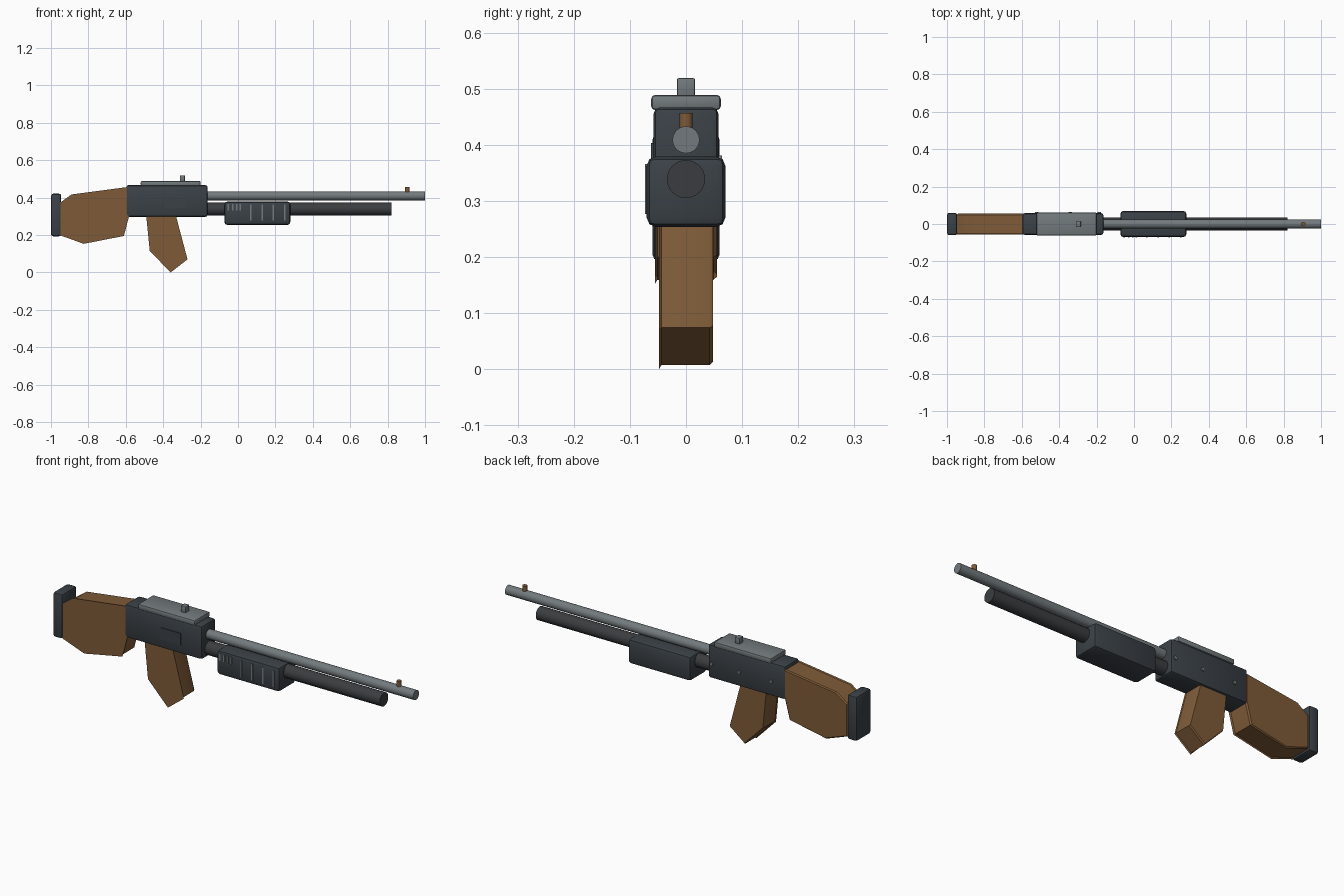
import bpy, bmesh, math
from mathutils import Matrix, Vector

if "Cube" in bpy.data.objects:
    bpy.data.objects.remove(bpy.data.objects["Cube"])


def material(name, rgb):
    m = bpy.data.materials.new(name)
    m.diffuse_color = (*rgb, 1)
    m.use_nodes = True
    m.node_tree.nodes["Principled BSDF"].inputs["Base Color"].default_value = m.diffuse_color
    return m


WOOD = material("brown_wood", (0.21, 0.105, 0.04))
DARK = material("dark_blue_steel", (0.043, 0.053, 0.063))
TUBE = material("dark_grey_steel", (0.043, 0.046, 0.05))
GREY = material("light_grey_steel", (0.17, 0.195, 0.205))


def finish(bm, name, mat, bevel=0, segments=2):
    bmesh.ops.recalc_face_normals(bm, faces=bm.faces)
    if bevel:
        bmesh.ops.bevel(bm, geom=bm.edges[:], offset=bevel, segments=segments,
                        profile=0.5, affect='EDGES', clamp_overlap=True)
    me = bpy.data.meshes.new(name)
    bm.to_mesh(me)
    bm.free()
    me.materials.append(mat)
    ob = bpy.data.objects.new(name, me)
    bpy.context.collection.objects.link(ob)
    bpy.ops.object.select_all(action='DESELECT')
    bpy.context.view_layer.objects.active = ob
    ob.select_set(True)
    bpy.ops.object.shade_smooth_by_angle(angle=math.radians(30))
    return ob


def box(name, x, y, z, mat, bevel=0):
    """Box given by its (min, max) ranges."""
    bm = bmesh.new()
    size = [b - a for a, b in (x, y, z)]
    centre = Vector([(a + b) / 2 for a, b in (x, y, z)])
    bmesh.ops.create_cube(bm, size=1, matrix=Matrix.Translation(centre) @ Matrix.Diagonal((*size, 1)))
    return finish(bm, name, mat, bevel)


def rod(name, start, end, r, mat, sides=32):
    a, b = Vector(start), Vector(end)
    rot = (b - a).to_track_quat('Z', 'Y').to_matrix().to_4x4()
    bm = bmesh.new()
    bmesh.ops.create_cone(bm, cap_ends=True, segments=sides, radius1=r, radius2=r,
                          depth=(b - a).length, matrix=Matrix.Translation((a + b) / 2) @ rot)
    return finish(bm, name, mat)


def wooden_slab(name, outline, w):
    """Side outline lofted across y: crisp lip on the near side, rounded far edge."""
    cx = sum(p[0] for p in outline) / len(outline)
    cz = sum(p[1] for p in outline) / len(outline)
    bm = bmesh.new()
    rings = []
    for y, s in ((-w, 1), (-w + 0.004, 0.955), (w - 0.006, 0.955), (w, 0.92)):
        rings.append([bm.verts.new((cx + (px - cx) * s, y, cz + (pz - cz) * s)) for px, pz in outline])
    n = len(outline)
    for a, b in zip(rings, rings[1:]):
        for i in range(n):
            bm.faces.new((a[i], a[(i + 1) % n], b[(i + 1) % n], b[i]))
    bm.faces.new(rings[0])
    bm.faces.new(rings[-1])
    return finish(bm, name, WOOD)


# Stock, grip and butt pad
wooden_slab("stock", [(-0.955, 0.37), (-0.89, 0.417), (-0.58, 0.458), (-0.58, 0.31),
                      (-0.61, 0.195), (-0.825, 0.153), (-0.955, 0.2)], 0.055)
wooden_slab("grip", [(-0.492, 0.315), (-0.335, 0.315), (-0.27, 0.07),
                     (-0.36, 0.0), (-0.472, 0.115)], 0.048)
box("butt_pad", (-1, -0.945), (-0.06, 0.06), (0.193, 0.421), DARK, 0.012)

# Receiver with its cover, side plate and pins
box("receiver", (-0.597, -0.163), (-0.058, 0.058), (0.297, 0.467), DARK, 0.012)
box("top_cover", (-0.52, -0.2), (-0.062, 0.062), (0.462, 0.489), GREY, 0.007)
box("rear_sight", (-0.311, -0.284), (-0.016, 0.016), (0.485, 0.519), GREY, 0.003)
box("side_plate", (-0.395, -0.28), (-0.062, -0.055), (0.345, 0.403), DARK)
for i, x in enumerate((-0.185, -0.34, -0.52)):
    rod(f"receiver_pin_{i}", (x, 0.05, 0.372), (x, 0.064, 0.372), 0.009, GREY, 16)

# Barrel and tube
rod("barrel", (-0.18, 0, 0.409), (1, 0, 0.409), 0.024, GREY)
rod("front_sight", (0.905, 0, 0.42), (0.905, 0, 0.457), 0.012, WOOD, 16)
rod("magazine_tube", (-0.18, 0, 0.339), (0.82, 0, 0.339), 0.034, TUBE)

# Sliding fore-end with ribs and short ticks on the near side
box("fore_end", (-0.073, 0.28), (-0.07, 0.07), (0.254, 0.379), DARK, 0.016)
for i in range(4):
    x = 0.068 + 0.0605 * i
    box(f"fore_end_rib_{i}", (x - 0.004, x + 0.004), (-0.073, -0.065), (0.277, 0.362), GREY)
for i, x in enumerate((-0.052, -0.028, -0.008, 0.012)):
    box(f"fore_end_tick_{i}", (x - 0.004, x + 0.004), (-0.073, -0.065), (0.33, 0.366), GREY)
